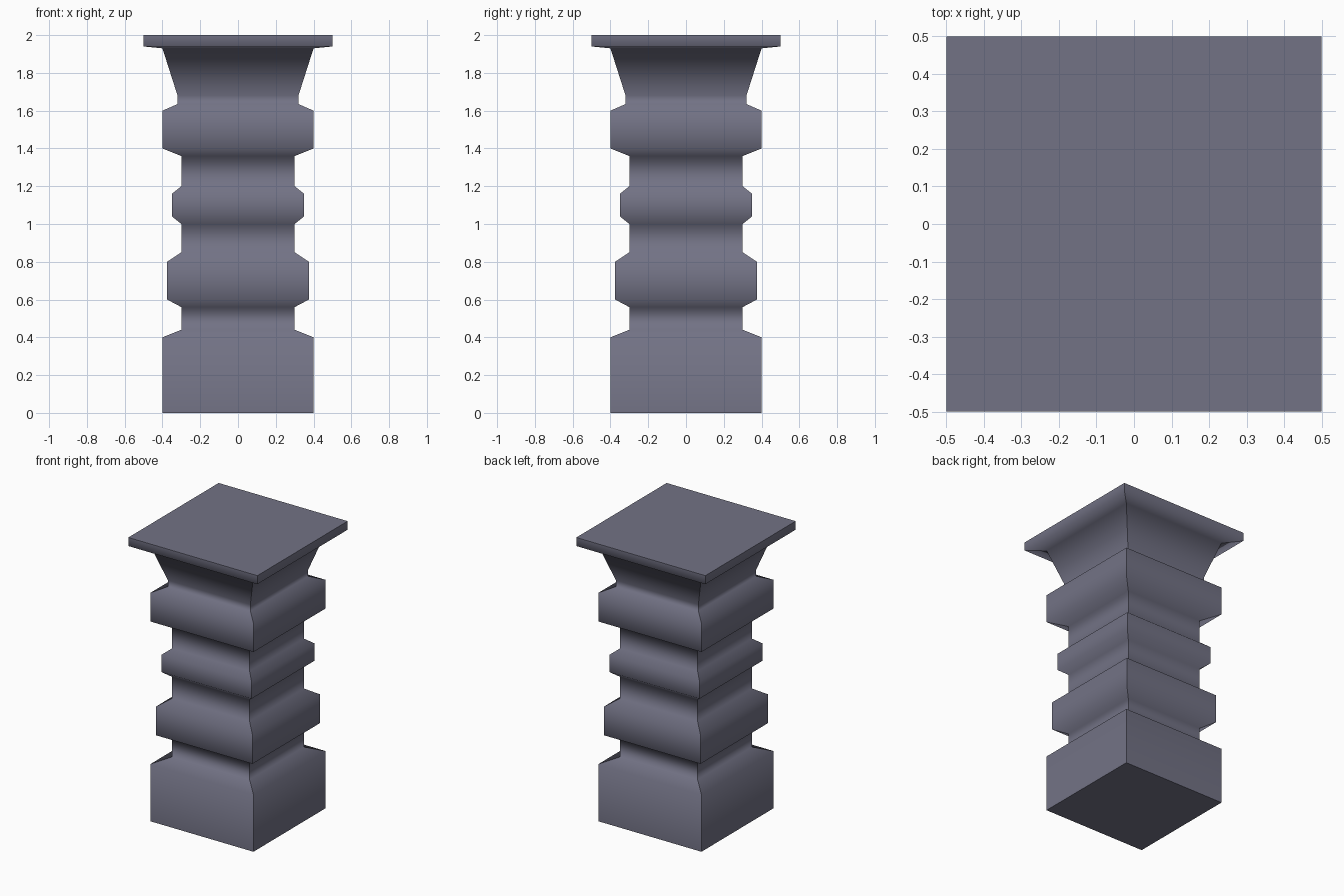
import bpy
import bmesh

cube = bpy.data.objects.get("Cube")
if cube:
    bpy.data.objects.remove(cube, do_unlink=True)

# Single slate stone colour
stone = bpy.data.materials.new("slate_stone")
stone.use_nodes = True
colour = (0.17, 0.17, 0.235, 1)
stone.diffuse_color = colour
stone.node_tree.nodes["Principled BSDF"].inputs["Base Color"].default_value = colour

# Half width and height of each square ring, from base to capital
PROFILE = [
    (0.40, 0.00), (0.40, 0.40), (0.30, 0.44),                 # plinth
    (0.30, 0.56), (0.375, 0.60), (0.375, 0.80), (0.30, 0.85),  # lower band
    (0.30, 1.00), (0.35, 1.04), (0.35, 1.16), (0.30, 1.20),    # middle band
    (0.30, 1.36), (0.40, 1.40), (0.40, 1.60), (0.32, 1.635),   # upper band
    (0.32, 1.68), (0.40, 1.93), (0.50, 1.94), (0.50, 2.00),    # capital and slab
]
CORNERS = [(-1, -1), (1, -1), (1, 1), (-1, 1)]

# Loft the square rings into a pillar
bm = bmesh.new()
rings = [[bm.verts.new((w * x, w * y, z)) for x, y in CORNERS] for w, z in PROFILE]
for low, high in zip(rings, rings[1:]):
    for i in range(4):
        j = (i + 1) % 4
        bm.faces.new((low[i], low[j], high[j], high[i]))
caps = [bm.faces.new(rings[0][::-1]), bm.faces.new(rings[-1])]

# Smooth up each side, crisp at the four corners and the end caps
for face in bm.faces:
    face.smooth = True
for low, high in zip(rings, rings[1:]):
    for a, b in zip(low, high):
        bm.edges.get((a, b)).smooth = False
for cap in caps:
    for edge in cap.edges:
        edge.smooth = False

mesh = bpy.data.meshes.new("pillar")
bm.to_mesh(mesh)
bm.free()
mesh.materials.append(stone)
pillar = bpy.data.objects.new("pillar", mesh)
bpy.context.collection.objects.link(pillar)
